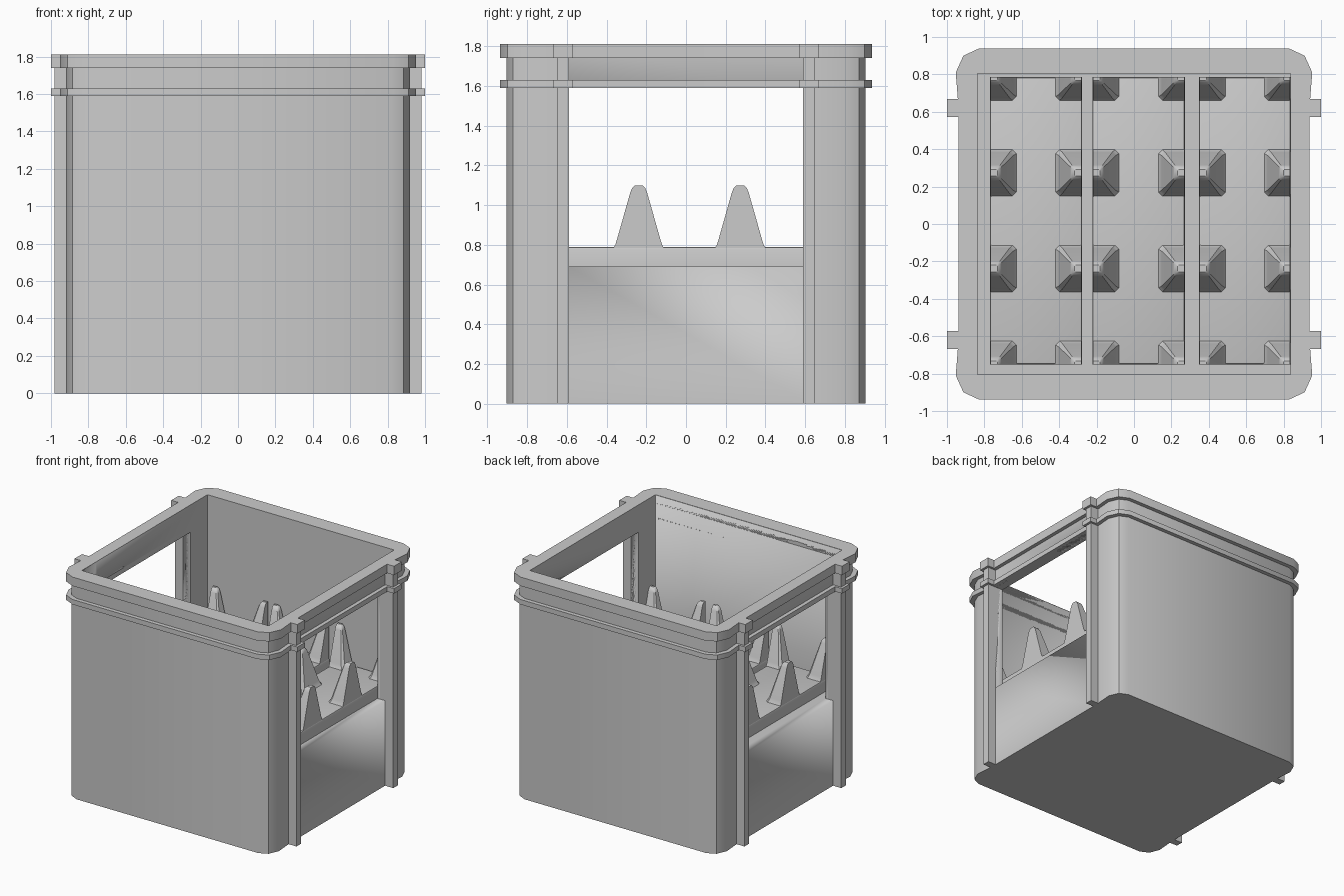
import bpy, bmesh

if "Cube" in bpy.data.objects:
    bpy.data.objects.remove(bpy.data.objects["Cube"])

def finish(name, bm, angle=0.7):
    bmesh.ops.recalc_face_normals(bm, faces=bm.faces)
    me = bpy.data.meshes.new(name)
    bm.to_mesh(me)
    bm.free()
    ob = bpy.data.objects.new(name, me)
    bpy.context.collection.objects.link(ob)
    bpy.ops.object.select_all(action='DESELECT')
    ob.select_set(True)
    bpy.context.view_layer.objects.active = ob
    bpy.ops.object.shade_smooth_by_angle(angle=angle)
    return ob

def loft(bm, rings):
    """Skin a stack of equal-length point rings and cap both ends."""
    vs = [[bm.verts.new(p) for p in r] for r in rings]
    n = len(vs[0])
    for a, b in zip(vs, vs[1:]):
        for i in range(n):
            j = (i + 1) % n
            bm.faces.new((a[i], a[j], b[j], b[i]))
    bm.faces.new(vs[0][::-1])
    bm.faces.new(vs[-1])

def box(bm, x0, x1, y0, y1, z0, z1):
    loft(bm, [[(x0, y0, z), (x1, y0, z), (x1, y1, z), (x0, y1, z)] for z in (z0, z1)])

def prism(name, quarter, z0, z1):
    """Extrude a quarter outline mirrored into all four corners."""
    q = quarter
    pts = (q + [(x, -y) for x, y in q[::-1]]
           + [(-x, -y) for x, y in q] + [(-x, y) for x, y in q[::-1]])
    bm = bmesh.new()
    loft(bm, [[(x, y, z) for x, y in pts] for z in (z0, z1)])
    return finish(name, bm)

def cut(ob, *bounds):
    bm = bmesh.new()
    box(bm, *bounds)
    cutter = finish("cutter", bm)
    cutter.hide_render = True
    m = ob.modifiers.new("cut", 'BOOLEAN')
    m.operation, m.object, m.solver = 'DIFFERENCE', cutter, 'EXACT'
    bpy.context.view_layer.objects.active = ob
    bpy.ops.object.modifier_apply(modifier=m.name)
    bpy.data.objects.remove(cutter)

CAVITY = (-0.838, 0.838, -0.805, 0.805)

# Crate body: rounded corners, slightly recessed sides, open window on each side
body = prism("crate_body", [(0.815, 0.905), (0.885, 0.872), (0.92, 0.79), (0.907, 0.62)], 0, 1.81)
cut(body, *CAVITY, 0.69, 2)
cut(body, -1.2, 1.2, -0.59, 0.59, 0.69, 1.59)

# Two rim bands around the top
for name, z0, z1 in (("top_rim", 1.74, 1.812), ("lower_rim", 1.59, 1.63)):
    rim = prism(name, [(0.83, 0.938), (0.912, 0.9), (0.953, 0.81), (0.938, 0.62)], z0, z1)
    cut(rim, *CAVITY, z0 - 0.1, z1 + 0.1)

# Vertical side ribs, thickened where the rims wrap over them
bm = bmesh.new()
for sx in (-1, 1):
    for sy in (-1, 1):
        for xo, y0, y1, z0, z1 in ((0.98, 0.59, 0.65, 0, 1.8),
                                   (1.0, 0.572, 0.668, 1.74, 1.812),
                                   (1.0, 0.572, 0.668, 1.59, 1.63)):
            xs = sorted((sx * 0.86, sx * xo))
            ys = sorted((sy * y0, sy * y1))
            box(bm, *xs, *ys, z0, z1)
finish("side_ribs", bm, 0.3)

# Three bottle trays on the inner floor, soft top edges
TRAYS = ((-0.77, -0.278), (-0.222, 0.272), (0.348, 0.838))
Y0, Y1 = -0.75, 0.785
for i, (x0, x1) in enumerate(TRAYS):
    bm = bmesh.new()
    box(bm, x0, x1, Y0, Y1, 0.68, 0.79)
    top = [e for e in bm.edges if all(v.co.z > 0.78 for v in e.verts)]
    bmesh.ops.bevel(bm, geom=top, offset=0.012, segments=2, profile=0.5, affect='EDGES')
    finish(f"bottle_tray_{i + 1}", bm)

# Tapered divider spikes along both long edges of each tray
def spike(bm, x, side, y):
    rings = []
    for z, w, d in ((0.78, 0.13, 0.145), (0.80, 0.118, 0.13), (0.825, 0.11, 0.12),
                    (1.065, 0.042, 0.06), (1.088, 0.032, 0.05), (1.1, 0.018, 0.036)):
        c = 0.15 * d
        ring = [(0, -w), (d - c, -w), (d, c - w), (d, w - c), (d - c, w), (0, w)]
        rings.append([(x + side * px, min(max(y + py, Y0), Y1), z) for px, py in ring])
    loft(bm, rings)
    bmesh.ops.remove_doubles(bm, verts=bm.verts, dist=1e-5)

for i, (x0, x1) in enumerate(TRAYS):
    bm = bmesh.new()
    for k in range(4):
        y = Y1 - (Y1 - Y0) * k / 3
        part = bmesh.new()
        for x, side in ((x0 + 0.003, 1), (x1 - 0.003, -1)):
            spike(part, x, side, y)
        me = bpy.data.meshes.new("part")
        part.to_mesh(me)
        part.free()
        bm.from_mesh(me)
        bpy.data.meshes.remove(me)
    finish(f"divider_spikes_{i + 1}", bm, 0.5)
